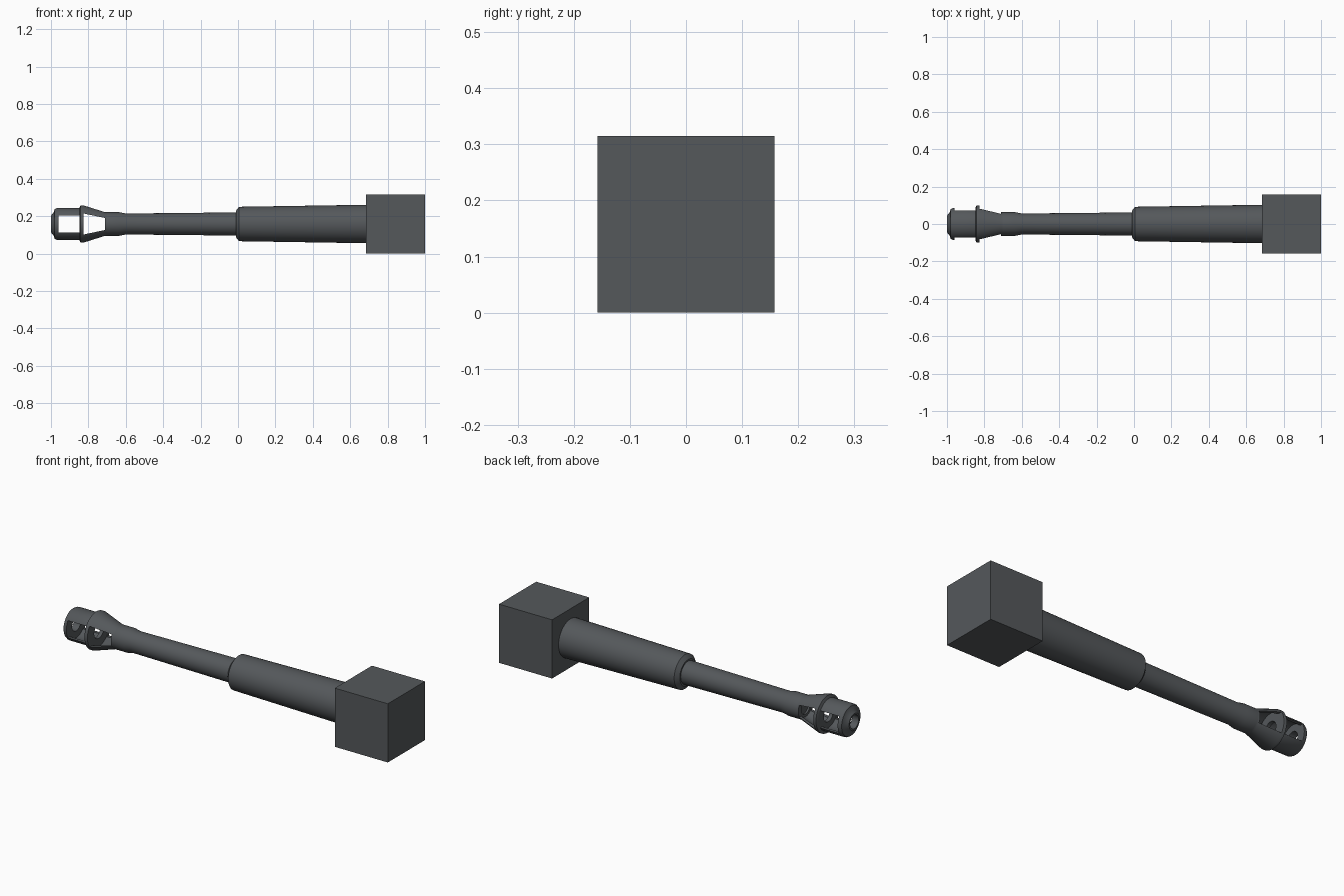
import bpy, bmesh, math

if "Cube" in bpy.data.objects:
    bpy.data.objects.remove(bpy.data.objects["Cube"])

AXIS_Z = 0.158
SEG = 40

steel = bpy.data.materials.new("dark_steel_grey")
steel.diffuse_color = (0.09, 0.098, 0.105, 1)
steel.use_nodes = True
steel.node_tree.nodes["Principled BSDF"].inputs["Base Color"].default_value = steel.diffuse_color


def make_object(name, bm):
    bmesh.ops.recalc_face_normals(bm, faces=bm.faces[:])
    mesh = bpy.data.meshes.new(name)
    bm.to_mesh(mesh)
    bm.free()
    mesh.materials.append(steel)
    ob = bpy.data.objects.new(name, mesh)
    bpy.context.collection.objects.link(ob)
    return ob


def smooth(ob):
    bpy.ops.object.select_all(action='DESELECT')
    ob.select_set(True)
    bpy.context.view_layer.objects.active = ob
    bpy.ops.object.shade_smooth_by_angle(angle=math.radians(30))


def lathe(name, profile):
    """Revolve (x, radius) points round the barrel axis."""
    bm = bmesh.new()
    verts = [bm.verts.new((x, 0, AXIS_Z + r)) for x, r in profile]
    edges = [bm.edges.new(p) for p in zip(verts, verts[1:])]
    bmesh.ops.spin(bm, geom=verts + edges, cent=(0, 0, AXIS_Z), axis=(1, 0, 0),
                   angle=math.tau, steps=SEG, use_duplicate=False)
    bmesh.ops.remove_doubles(bm, verts=bm.verts[:], dist=1e-5)
    return make_object(name, bm)


def window_cutter(name, x0, h0, x1, h1):
    """Tapered prism running across the full width in y."""
    bm = bmesh.new()
    face = bm.faces.new([bm.verts.new((x, -0.2, AXIS_Z + h)) for x, h in
                         ((x0, -h0), (x1, -h1), (x1, h1), (x0, h0))])
    new = bmesh.ops.extrude_face_region(bm, geom=[face])["geom"]
    bmesh.ops.translate(bm, vec=(0, 0.4, 0),
                        verts=[v for v in new if isinstance(v, bmesh.types.BMVert)])
    return make_object(name, bm)


# Breech block
bm = bmesh.new()
bmesh.ops.create_cube(bm, size=0.315)
bmesh.ops.translate(bm, verts=bm.verts[:], vec=(0.8425, 0, 0.1575))
make_object("breech_block", bm)

# Thick tapered sleeve
smooth(lathe("recoil_sleeve", [(-0.012, 0), (-0.012, 0.070), (0.006, 0.092),
                               (0.70, 0.103), (0.70, 0)]))

# Slim barrel with the collar that carries the brake
smooth(lathe("barrel", [(-0.70, 0), (-0.70, 0.063), (-0.635, 0.063),
                        (-0.60, 0.056), (0.0, 0.062), (0.0, 0)]))

# Hollow two-chamber muzzle brake: outer skin, then chambers and bores
brake = lathe("muzzle_brake", [
    (-1.0, 0.036), (-1.0, 0.045), (-0.986, 0.060), (-0.98, 0.080), (-0.97, 0.085),
    (-0.848, 0.085), (-0.842, 0.100), (-0.828, 0.100), (-0.71, 0.063), (-0.695, 0.063),
    (-0.695, 0.036), (-0.71, 0.036), (-0.71, 0.050), (-0.826, 0.084),
    (-0.826, 0.040), (-0.846, 0.040), (-0.846, 0.072), (-0.96, 0.072),
    (-0.96, 0.036), (-1.0, 0.036)])

# Side windows cut through both chambers
for i, dims in enumerate([(-0.96, 0.046, -0.847, 0.046), (-0.825, 0.056, -0.711, 0.032)]):
    cutter = window_cutter("window_cutter_%d" % i, *dims)
    mod = brake.modifiers.new("window", 'BOOLEAN')
    mod.operation = 'DIFFERENCE'
    mod.solver = 'EXACT'
    mod.object = cutter
    bpy.context.view_layer.objects.active = brake
    bpy.ops.object.modifier_apply(modifier=mod.name)
    bpy.data.objects.remove(cutter)
smooth(brake)
